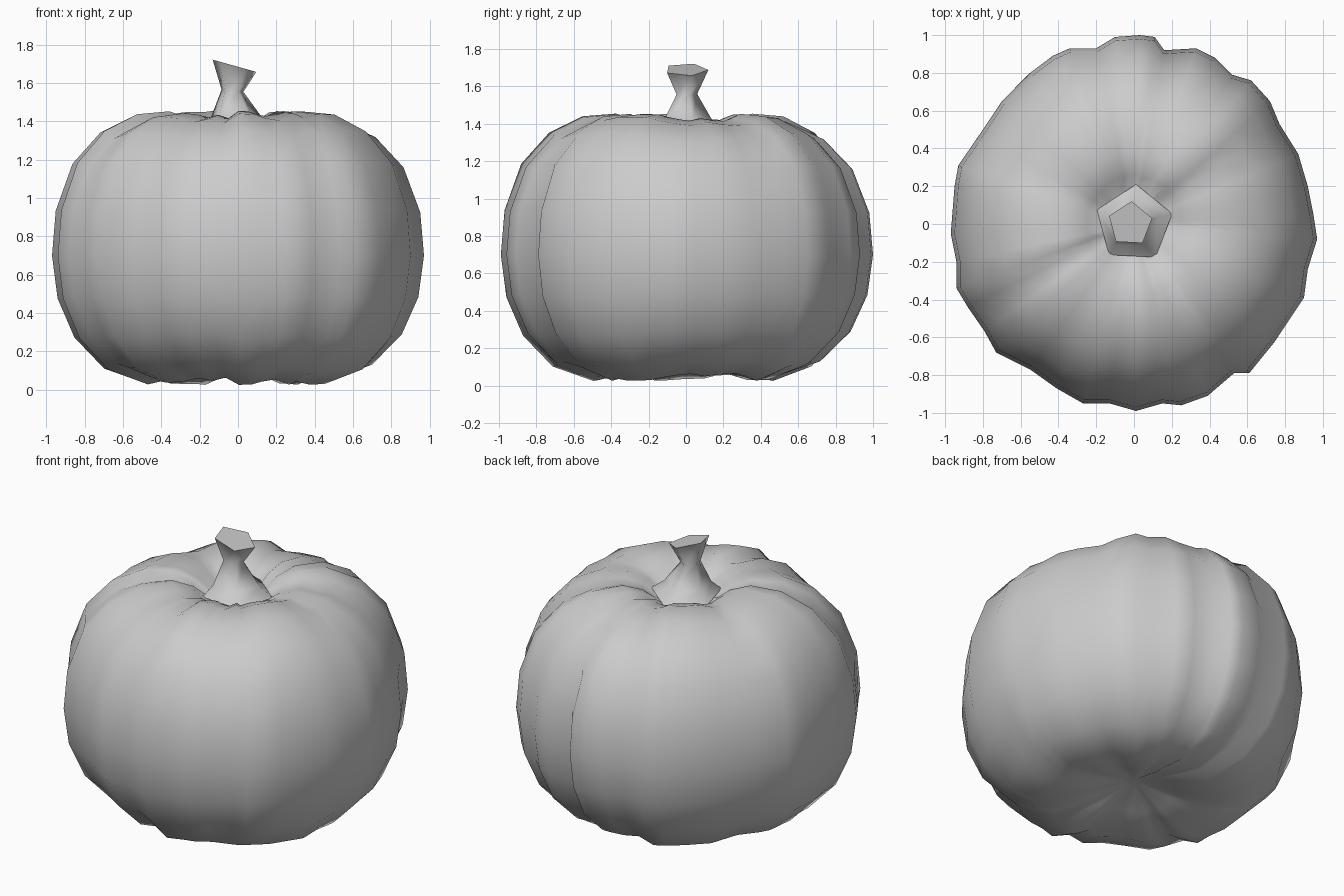
import bpy, bmesh, math, random
from mathutils import Vector

random.seed(4)
cube = bpy.data.objects.get("Cube")
if cube:
    bpy.data.objects.remove(cube)

grey = bpy.data.materials.new("plain grey")
grey.use_nodes = True
COLOUR = (0.6, 0.6, 0.6, 1)
grey.diffuse_color = COLOUR
grey.node_tree.nodes["Principled BSDF"].inputs["Base Color"].default_value = COLOUR


def loft(name, rings, crease):
    """Skin a stack of equal rings and close both ends."""
    bm = bmesh.new()
    loops = [[bm.verts.new(p) for p in ring] for ring in rings]
    n = len(loops[0])
    for low, high in zip(loops, loops[1:]):
        for i in range(n):
            j = (i + 1) % n
            bm.faces.new((low[i], low[j], high[j], high[i]))
    bm.faces.new(loops[0][::-1])
    bm.faces.new(loops[-1])
    bmesh.ops.recalc_face_normals(bm, faces=bm.faces)
    mesh = bpy.data.meshes.new(name)
    bm.to_mesh(mesh)
    bm.free()
    mesh.materials.append(grey)
    obj = bpy.data.objects.new(name, mesh)
    bpy.context.collection.objects.link(obj)
    bpy.ops.object.select_all(action="DESELECT")
    obj.select_set(True)
    bpy.context.view_layer.objects.active = obj
    bpy.ops.object.shade_smooth_by_angle(angle=math.radians(crease))
    return obj


# Body: an uneven ribbed outline, swept through a squashed round profile
outline = [Vector(p) for p in (
    (.97, -.08), (.95, .05), (.92, .2), (.87, .37), (.77, .53), (.72, .65),
    (.62, .76), (.52, .79), (.43, .88), (.33, .93), (.16, .92), (.11, .99),
    (.03, 1), (-.1, .99), (-.2, .93), (-.34, .93), (-.43, .89), (-.55, .8),
    (-.7, .65), (-.82, .47), (-.93, .31), (-.95, .2), (-.97, -.05),
    (-.94, -.2), (-.94, -.34), (-.88, -.44), (-.79, -.57), (-.73, -.68),
    (-.55, -.77), (-.41, -.87), (-.27, -.95), (-.13, -.95), (.01, -.99),
    (.15, -.95), (.25, -.96), (.39, -.91), (.53, -.79), (.61, -.79),
    (.74, -.63), (.9, -.39), (.92, -.24))]
profile = ((.06, .14), (.25, .09), (.5, .045), (.72, .12), (.88, .28),
           (.97, .48), (1, .7), (.98, .93), (.89, 1.17), (.74, 1.33),
           (.56, 1.415), (.38, 1.435), (.26, 1.4), (.19, 1.35), (.1, 1.34))
ribs = [random.uniform(-1, 1) for _ in outline]
rings = []
for scale, z in profile:
    # Ribs swell the shoulder and the underside, and fade at the waist and core
    swell = 0.03 * min(1, scale * 2) * abs(z - 0.72) / 0.72
    ring = []
    for p, rib in zip(outline, ribs):
        lift = rib * swell * (1 if z > 0.72 else -0.8)
        ring.append((p.x * scale, p.y * scale, max(0, z + lift)))
    rings.append(ring)
loft("pumpkin_body", rings, 80)

# Stem: a five-sided flared stalk with a narrow neck and a slanted cut
stem = []
for radius, z, cx, tilt in ((.21, 1.36, 0, 0), (.14, 1.42, -.01, 0),
                            (.06, 1.56, -.03, -.1), (.12, 1.69, -.02, -.28)):
    ring = []
    for k in range(5):
        a = math.radians(15 + 72 * k)
        x, y = radius * math.cos(a), radius * math.sin(a)
        ring.append((cx + x, y, z + tilt * x))
    stem.append(ring)
loft("stem", stem, 80)
